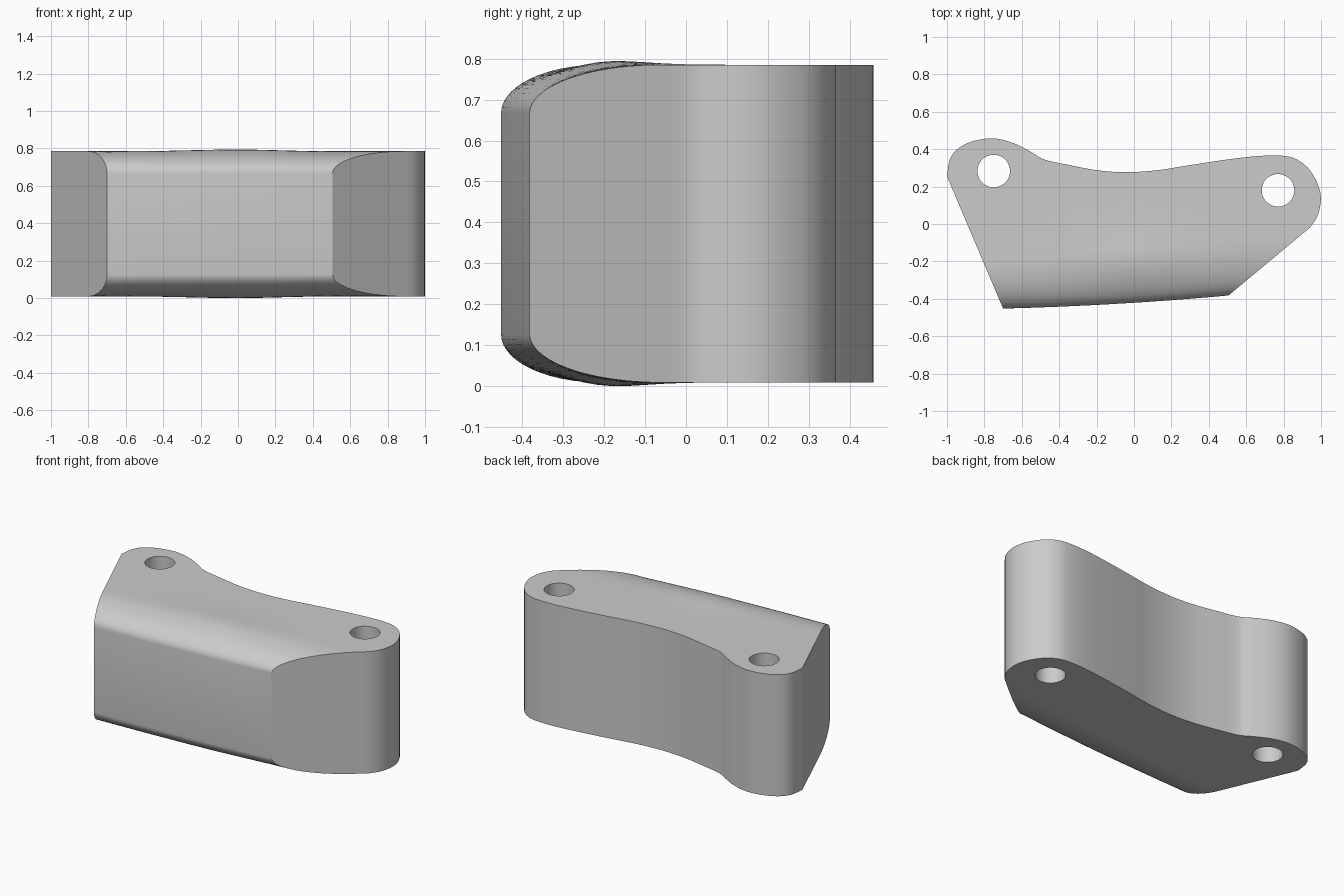
import bpy, bmesh, math
from mathutils import Vector

if "Cube" in bpy.data.objects:
    bpy.data.objects.remove(bpy.data.objects["Cube"])

MID = 0.397          # height of the horizontal symmetry plane
N, ROWS = 110, 22    # columns around the outline, rows front to back

# Back outline, left corner over both lugs to the right corner
BACK = [Vector(p) for p in [
    (-1, .255), (-.985, .345), (-.945, .40), (-.87, .44), (-.76, .458), (-.65, .435),
    (-.55, .385), (-.48, .345), (-.35, .316), (-.2, .288), (-.05, .277), (.12, .287),
    (.3, .315), (.5, .345), (.66, .363), (.78, .366), (.86, .35), (.93, .30),
    (.982, .215), (.999, .13), (.98, .04), (.94, -.02)]]
FL, FR = Vector((-.70, -.452)), Vector((.505, -.382))


def smooth_curve(pts, steps=12):
    """Catmull-Rom through the points."""
    out = []
    for i in range(len(pts) - 1):
        a, b, c, d = (pts[max(i - 1, 0)], pts[i], pts[i + 1], pts[min(i + 2, len(pts) - 1)])
        for k in range(steps):
            t = k / steps
            out.append(.5 * (2 * b + (c - a) * t + (2 * a - 5 * b + 4 * c - d) * t * t
                             + (3 * b - a - 3 * c + d) * t ** 3))
    return out + [pts[-1]]


def resample(pts, n):
    """Points evenly spaced along the polyline."""
    cum = [0]
    for a, b in zip(pts, pts[1:]):
        cum.append(cum[-1] + (b - a).length)
    out, j = [], 0
    for i in range(n + 1):
        s = cum[-1] * i / n
        while j < len(pts) - 2 and cum[j + 1] < s:
            j += 1
        out.append(pts[j].lerp(pts[j + 1], (s - cum[j]) / (cum[j + 1] - cum[j])))
    return out


def half_height(p):
    """Flat faces, rounded down to the front, with a faint swelling in the middle."""
    along = (FR - FL).normalized()
    u = (p - FL).dot(along) / (FR - FL).length
    uc = min(max(u, 0), 1)
    d = (p - FL).dot(Vector((-along.y, along.x))) + .04 * uc * (1 - uc)
    depth = .245 + .05 * uc
    q = 1 - min(max(d / depth, 0), 1)
    bump = .010 * math.exp(-(p.x / .32) ** 2 - ((p.y + .19) / .13) ** 2)
    return .27 + .118 * math.sqrt(1 - q * q) + bump


# Body: mirrored top and bottom grids joined by walls
bm = bmesh.new()
back = resample(smooth_curve(BACK), N)
grid = {}
for i, b in enumerate(back):
    u = i / N
    f = FL.lerp(FR, u) - Vector((0, .04 * u * (1 - u)))
    for j in range(ROWS + 1):
        p = f.lerp(b, (j / ROWS) ** 2)
        h = half_height(p)
        for s in (1, -1):
            grid[i, j, s] = bm.verts.new((p.x, p.y, MID + s * h))
for i in range(N):
    for j in range(ROWS):
        for s in (1, -1):
            bm.faces.new([grid[a, b, s] for a, b in
                          ((i, j), (i + 1, j), (i + 1, j + 1), (i, j + 1))])
rim = [(i, 0) for i in range(N)] + [(N, j) for j in range(ROWS)]
rim += [(i, ROWS) for i in range(N, 0, -1)] + [(0, j) for j in range(ROWS, 0, -1)]
for a, b in zip(rim, rim[1:] + rim[:1]):
    bm.faces.new([grid[(*a, 1)], grid[(*a, -1)], grid[(*b, -1)], grid[(*b, 1)]])
bmesh.ops.recalc_face_normals(bm, faces=bm.faces)
mesh = bpy.data.meshes.new("clamp_body")
bm.to_mesh(mesh)
bm.free()
body = bpy.data.objects.new("clamp_body", mesh)
bpy.context.collection.objects.link(body)

# Bolt holes through both lugs
cutters = []
for name, x, y in (("left_hole_cutter", -.75, .283), ("right_hole_cutter", .77, .18)):
    bpy.ops.mesh.primitive_cylinder_add(vertices=48, radius=.087, depth=1.2, location=(x, y, MID))
    cut = bpy.context.object
    cut.name = name
    cut.hide_render = True
    cutters.append(cut)
    mod = body.modifiers.new(name, 'BOOLEAN')
    mod.operation, mod.solver, mod.object = 'DIFFERENCE', 'EXACT', cut

bpy.ops.object.select_all(action='DESELECT')
body.select_set(True)
bpy.context.view_layer.objects.active = body
for mod in list(body.modifiers):
    bpy.ops.object.modifier_apply(modifier=mod.name)
for cut in cutters:
    bpy.data.objects.remove(cut)
bpy.ops.object.shade_smooth_by_angle(angle=math.radians(25))
